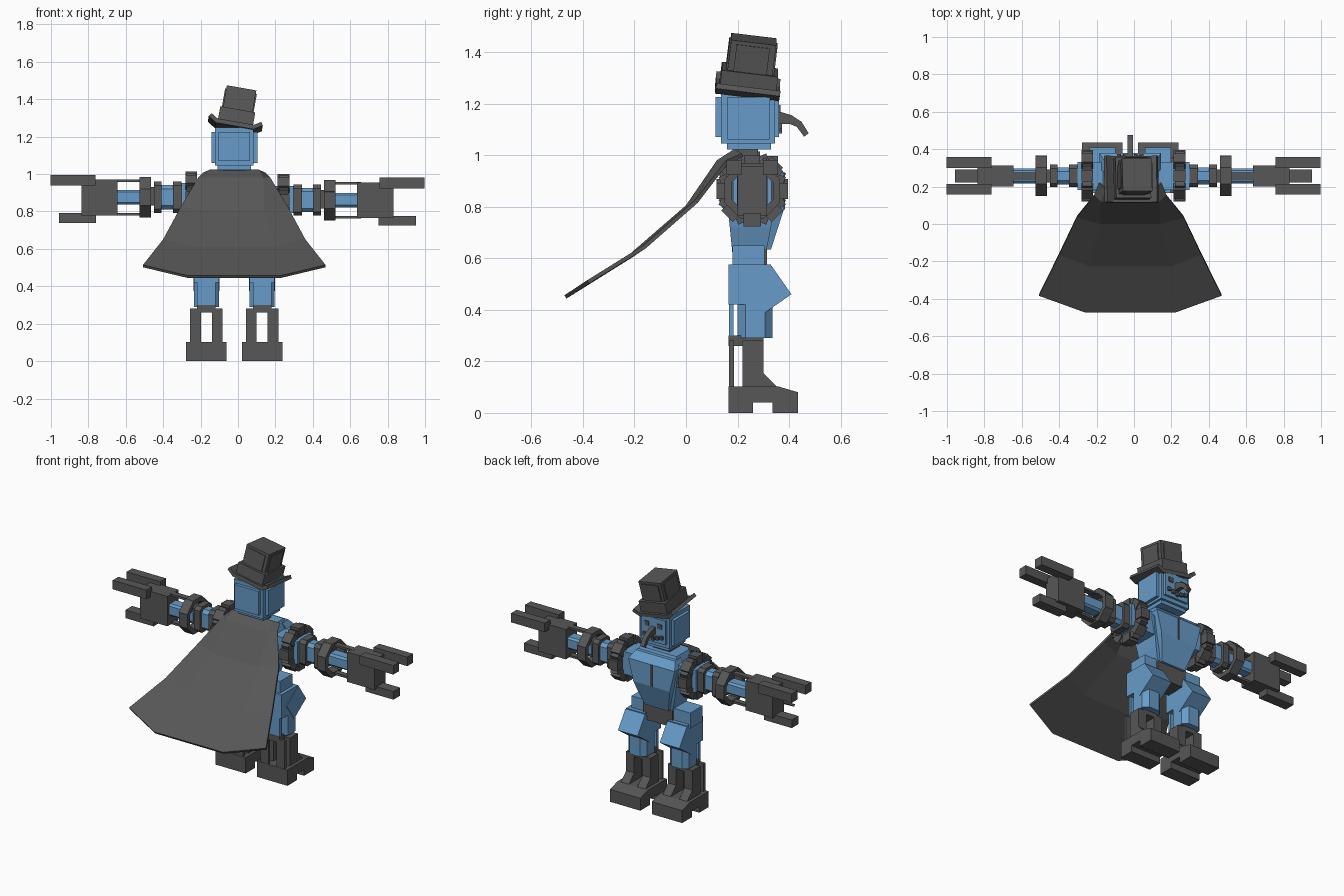
import bpy, bmesh, math
from mathutils import Matrix, Vector

if "Cube" in bpy.data.objects:
    bpy.data.objects.remove(bpy.data.objects["Cube"])

C = -0.02  # body centre line


def material(name, rgb):
    m = bpy.data.materials.new(name)
    m.diffuse_color = (*rgb, 1)
    m.use_nodes = True
    m.node_tree.nodes["Principled BSDF"].inputs["Base Color"].default_value = m.diffuse_color
    return m


GREY = material("charcoal grey", (0.095, 0.095, 0.095))
BLUE = material("steel blue", (0.135, 0.33, 0.58))


def finish(name, bm, mat, matrix=None):
    if matrix is not None:
        bm.transform(matrix)
    bmesh.ops.recalc_face_normals(bm, faces=bm.faces)
    me = bpy.data.meshes.new(name)
    bm.to_mesh(me)
    bm.free()
    me.materials.append(mat)
    ob = bpy.data.objects.new(name, me)
    bpy.context.collection.objects.link(ob)
    return ob


def box(name, x, y, z, mat, matrix=None):
    """Box from (min, max) pairs."""
    bm = bmesh.new()
    bmesh.ops.create_cube(bm, size=1)
    for v in bm.verts:
        v.co = Vector([(a + b) / 2 + c * (b - a) for (a, b), c in zip((x, y, z), v.co)])
    return finish(name, bm, mat, matrix)


def prism(name, profile, x, mat, matrix=None):
    """Extrude a (y, z) profile along x."""
    bm = bmesh.new()
    f = bm.faces.new([bm.verts.new((x[0], a, b)) for a, b in profile])
    out = bmesh.ops.extrude_face_region(bm, geom=[f])
    for v in out["geom"]:
        if isinstance(v, bmesh.types.BMVert):
            v.co.x = x[1]
    return finish(name, bm, mat, matrix)


def chamfered(cy, cz, hy, hz, k):
    """Octagonal cross-section."""
    return [(cy + a, cz + b) for a, b in
            ((-hy, -hz + k), (-hy + k, -hz), (hy - k, -hz), (hy, -hz + k),
             (hy, hz - k), (hy - k, hz), (-hy + k, hz), (-hy, hz - k))]


def loft(name, sections, mat):
    """Stack of rectangles: (z, half width, y min, y max)."""
    bm = bmesh.new()
    rings = [[bm.verts.new((C + a * w, b, z)) for a, b in
              ((-1, y0), (1, y0), (1, y1), (-1, y1))] for z, w, y0, y1 in sections]
    for lo, hi in zip(rings, rings[1:]):
        for i in range(4):
            j = (i + 1) % 4
            bm.faces.new((lo[i], lo[j], hi[j], hi[i]))
    bm.faces.new(rings[0])
    bm.faces.new(rings[-1])
    return finish(name, bm, mat)


# legs and boots
for s, side in ((-1, "left"), (1, "right")):
    M = Matrix.Translation((C + s * 0.149, 0, 0))
    prism(side + "_foot", [(.165, 0), (.26, 0), (.26, .04), (.335, .04), (.335, 0),
                           (.435, 0), (.435, .08), (.36, .102), (.165, .102)],
          (-.108, .108), GREY, M)
    for t in (-1, 1):
        xs = sorted((t * .03, t * .087))
        prism(side + "_boot_shaft", [(.22, .1), (.355, .1), (.3, .155), (.3, .28), (.22, .28)],
              xs, GREY, M)
        box(side + "_boot_back_strap", xs, (.167, .186), (.1, .28), GREY, M)
    box(side + "_boot_top", (-.05, .05), (.165, .3), (.26, .3), GREY, M)
    bm = bmesh.new()
    ring = [bm.verts.new((a, b, .29)) for a, b in chamfered(0, .268, .067, .068, .03)]
    f = bm.faces.new(ring)
    for v in bmesh.ops.extrude_face_region(bm, geom=[f])["geom"]:
        if isinstance(v, bmesh.types.BMVert):
            v.co.z = .46
    finish(side + "_shin", bm, BLUE, M)
    box(side + "_calf_strip", (-.05, .05), (.167, .185), (.3, .43), BLUE, M)
    box(side + "_thigh", (-.067, .067), (.165, .33), (.42, .575), BLUE, M)
    box(side + "_knee_guard", (-.07, .07), (-.074, .074), (-.067, .067), BLUE,
        M @ Matrix.Translation((0, .31, .473)) @ Matrix.Rotation(math.radians(35), 4, 'X'))
    box(side + "_hip", (-.075, .045), (.18, .305), (.55, .65), BLUE, M)

# torso
box("pelvis", (C - .105, C + .105), (.19, .315), (.53, .65), GREY)
loft("belly", [(.62, .1, .18, .31), (.72, .13, .17, .33), (.9, .165, .15, .35),
               (.99, .13, .16, .31)], BLUE)
loft("chest_plate", [(.635, .085, .29, .33), (.79, .13, .29, .38),
                     (.93, .165, .29, .38), (.975, .14, .28, .34)], BLUE)
box("chest_groove", (C - .006, C + .006), (.375, .384), (.79, .93), GREY)
box("neck", (C - .06, C + .06), (.18, .28), (.97, 1.06), GREY)

# cape: rows of (inner half width, y, z, outer half width, y, z)
rows = [(.13, .19, 1.017, .165, .22, 1.0), (.155, .125, .975, .19, .16, .975),
        (.16, .005, .80, .285, .04, .82), (.22, -.22, .605, .38, -.16, .645),
        (.245, -.468, .45, .488, -.38, .508)]
bm = bmesh.new()
grid = [[bm.verts.new(p) for p in ((C - ow, oy, oz), (C - iw, iy, iz),
                                   (C + iw, iy, iz), (C + ow, oy, oz))]
        for iw, iy, iz, ow, oy, oz in rows]
for a, b in zip(grid, grid[1:]):
    for i in range(3):
        bm.faces.new((a[i], a[i + 1], b[i + 1], b[i]))
cape = finish("cape", bm, GREY)
mod = cape.modifiers.new("thickness", 'SOLIDIFY')
mod.thickness, mod.offset = 0.015, 0

# head: core with a raised panel on each side
box("head", (C - .103, C + .103), (.135, .345), (1.045, 1.25), BLUE)
box("head_side_panels", (C - .123, C + .123), (.162, .325), (1.06, 1.225), BLUE)
box("head_front_back_panels", (C - .085, C + .085), (.115, .36), (1.07, 1.225), BLUE)
box("chin", (C - .09, C + .09), (.16, .33), (1.022, 1.05), BLUE)
for s in (-1, 1):
    box("eye", (C + s * .045 - .015, C + s * .045 + .015), (.355, .366), (1.165, 1.195), GREY)
for i in range(-2, 3):
    z = 1.085 + .008 * abs(i)
    box("mouth_piece", (C + i * .03 - .01, C + i * .03 + .01), (.355, .373), (z, z + .022), GREY)
prism("nose", [(.35, 1.12), (.40, 1.122), (.43, 1.11), (.458, 1.072), (.476, 1.085),
               (.448, 1.13), (.41, 1.155), (.36, 1.17)], (C - .014, C + .014), GREY)

# tilted hat
H = (Matrix.Translation((-.018, .238, 1.25)) @ Matrix.Rotation(math.radians(10), 4, 'Y')
     @ Matrix.Rotation(math.radians(-7), 4, 'X'))
box("hat_brim", (-.105, .105), (-.125, .125), (-.008, .016), GREY, H)
for s in (-1, 1):
    F = H @ Matrix.Translation((s * .1, 0, 0)) @ Matrix.Rotation(math.radians(-32 * s), 4, 'Y')
    box("brim_flap", sorted((0, s * .05)), (-.125, .125), (-.008, .014), GREY, F)
box("hat_band", (-.095, .095), (-.11, .11), (.016, .085), GREY, H)
box("hat_crown", (-.08, .08), (-.088, .088), (.08, .205), GREY, H)
box("crown_side_panels", (-.086, .086), (-.065, .065), (.08, .19), GREY, H)
box("crown_front_panels", (-.06, .06), (-.094, .094), (.08, .19), GREY, H)

# arms, built along +x around the origin and mirrored
for s, side, dz in ((-1, "left", .876), (1, "right", .861)):
    M = Matrix.Translation((-.003, .257, dz)) @ Matrix.Diagonal((s, 1, 1, 1))
    box(side + "_shoulder", (.12, .3), (-.075, .075), (-.07, .075), BLUE, M)
    for a in (0, 45):  # toothed shoulder guard
        box(side + "_shoulder_guard", (.222, .272), (-.1, .1), (-.1, .1), GREY,
            M @ Matrix.Rotation(math.radians(a + 22.5), 4, 'X'))
    for i in range(8):
        R = Matrix.Rotation(math.radians(45 * i), 4, 'X')
        box(side + "_guard_tooth", (.215, .278), (-.031, .031), (.085, .138), GREY, M @ R)
        # planks of the cuff ring
        box(side + "_cuff_plank", (.463, .523), (-.045, .045), (.08, .108), GREY, M @ R)
    box(side + "_shoulder_cap", (.27, .305), (-.05, .05), (-.055, .055), GREY, M)
    for x in ((.3, .345), (.405, .447)):
        prism(side + "_arm_disc", chamfered(0, 0, .06, .083, .02), x, GREY, M)
    prism(side + "_upper_arm", chamfered(0, 0, .045, .065, .02), (.3, .44), BLUE, M)
    box(side + "_elbow", (.43, .5), (-.035, .035), (-.045, .055), GREY, M)
    prism(side + "_forearm", chamfered(0, 0, .04, .039, .012), (.47, .66), BLUE, M)
    for z in ((.082, .096), (-.098, -.084)):
        box(side + "_forearm_rod", (.5, .66), (-.018, .018), z, GREY, M)
    box(side + "_palm", (.64, .835), (-.057, .057), (-.097, .095), GREY, M)
    for t in (-1, 1):
        box(side + "_finger", (.76, 1.0), sorted((t * .042, t * .1)), (.062, .12), GREY, M)
    box(side + "_thumb", (.755, .955), (-.034, .034), (-.137, -.085), GREY, M)
